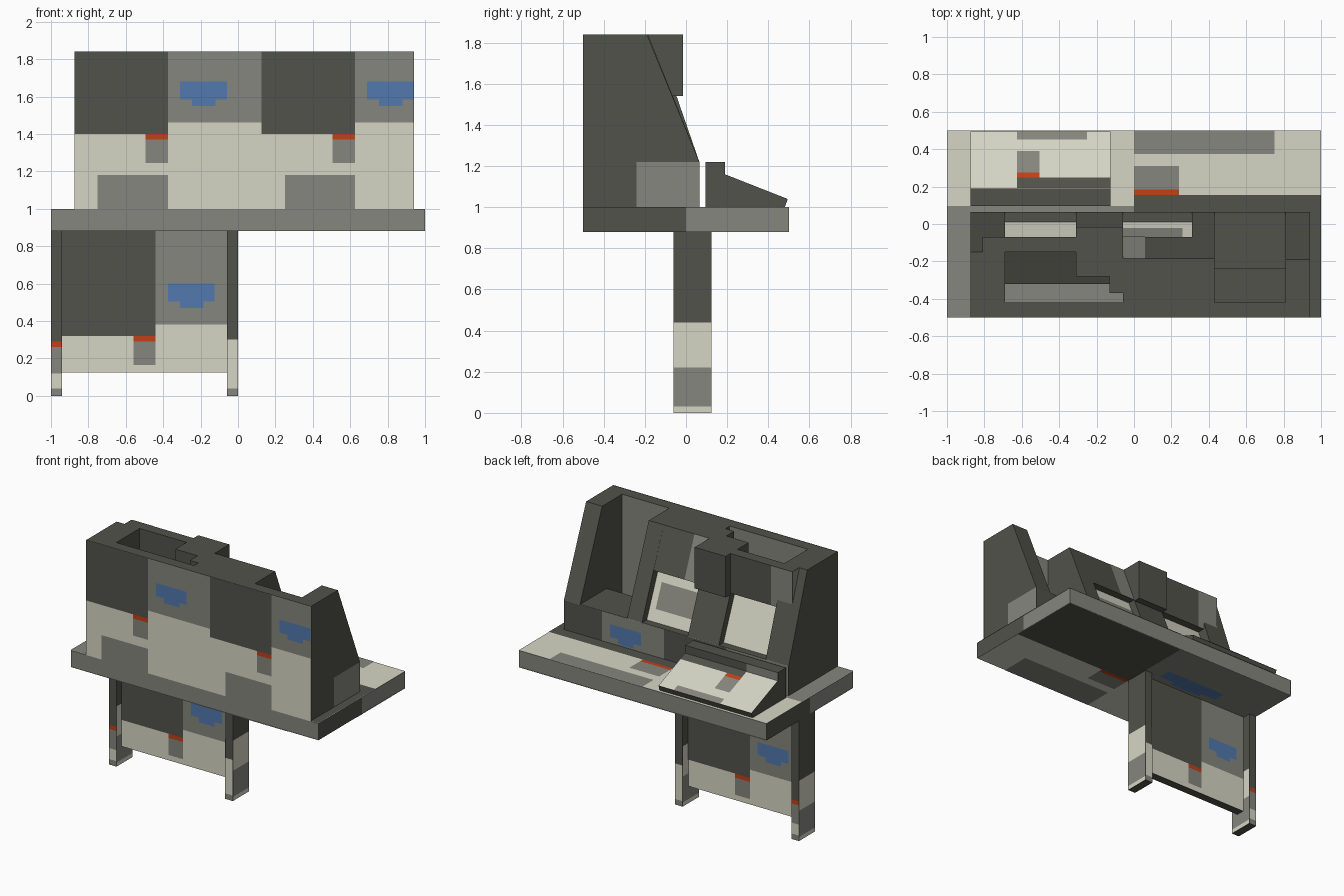
import bpy
from mathutils import Vector

default_cube = bpy.data.objects.get("Cube")
if default_cube:
    bpy.data.objects.remove(default_cube, do_unlink=True)

# Flat colours
palette = {
    "cream": (.67, .67, .56),
    "gray": (.24, .24, .21),
    "dark": (.085, .085, .07),
    "red": (.54, .05, .008),
    "blue": (.085, .19, .42),
}
materials = {}
for colour_name, rgb in palette.items():
    mat = bpy.data.materials.new(colour_name)
    mat.use_nodes = True
    mat.diffuse_color = (*rgb, 1)
    shader = next(n for n in mat.node_tree.nodes if n.type == "BSDF_PRINCIPLED")
    shader.inputs["Base Color"].default_value = (*rgb, 1)
    shader.inputs["Roughness"].default_value = .8
    materials[colour_name] = mat
slots = list(materials)


def make_object(name, verts, faces, colours):
    mesh = bpy.data.meshes.new(name)
    mesh.from_pydata([tuple(v) for v in verts], [], faces)
    for colour in slots:
        mesh.materials.append(materials[colour])
    for face, colour in zip(mesh.polygons, colours):
        face.material_index = slots.index(colour)
    obj = bpy.data.objects.new(name, mesh)
    bpy.context.collection.objects.link(obj)
    return obj


def extrude(name, left, right, profile, colour="dark"):
    """Extrude a clockwise (y, z) profile along x."""
    count = len(profile)
    verts = [(x, y, z) for x in (left, right) for y, z in profile]
    faces = [tuple(range(count)), tuple(reversed(range(count, count * 2)))]
    for i in range(count):
        j = (i + 1) % count
        faces.append((i, i + count, j + count, j))
    return make_object(name, verts, faces, [colour] * len(faces))


def box(name, xs, ys, zs, colour="dark"):
    (front, back), (low, high) = ys, zs
    profile = [(front, low), (front, high), (back, high), (back, low)]
    return extrude(name, *xs, profile, colour)


def paint(name, origin, u_axis, v_axis, normal, patches):
    """Thin painted patches (colour, u range, v range, layer) on a plane."""
    o, u, v, n = (Vector(a) for a in (origin, u_axis, v_axis, normal))
    n.normalize()
    flip = u.cross(v).dot(n) < 0
    verts, faces, colours = [], [], []
    for colour, (ua, ub), (va, vb), layer in patches:
        start = len(verts)
        corners = [(ua, va), (ub, va), (ub, vb), (ua, vb)]
        verts += [o + u * a + v * b + n * .002 * layer for a, b in corners]
        ring = [start + k for k in range(len(corners))]
        faces.append(ring[::-1] if flip else ring)
        colours.append(colour)
    return make_object(name, verts, faces, colours)


# Repeating control motif, in tile units
motif = [
    ("dark", (0, .5), (-.1, .56)),
    ("gray", (.5, 1), (-.1, .5)),
    ("red", (.38, .5), (.56, .59)),
    ("gray", (.38, .5), (.59, .715)),
    ("gray", (.125, .5), (.78, 1)),
    ("blue", (.565, .815), (.28, .375)),
    ("blue", (.63, .755), (.375, .41)),
]


def clip(span, limits):
    return max(span[0], limits[0]), min(span[1], limits[1])


def tiled(name, origin, u_axis, v_axis, normal, u_limits, v_limits):
    patches = [("cream", u_limits, v_limits, 1)]
    for tile in range(3):
        for colour, us, vs in motif:
            us = clip((us[0] + tile, us[1] + tile), u_limits)
            vs = clip(vs, v_limits)
            if us[0] < us[1] and vs[0] < vs[1]:
                patches.append((colour, us, vs, 3 if colour == "blue" else 2))
    paint(name, origin, u_axis, v_axis, normal, patches)


X, Y, Z = Vector((1, 0, 0)), Vector((0, 1, 0)), Vector((0, 0, 1))

# Desk slab
box("desk_top", (-1, 1), (-.5, .5), (.88, 1), "gray")
tiled("desk_top_paint", (1, -.405, 1), -2 * X, Y, Z, (0, 1), (-.095, .905))
tiled("desk_underside_paint", (1, .5, .88), -2 * X, -Y, -Z, (0, 1), (0, 1))
for side, name in ((1, "left"), (-1, "right")):
    paint(name + "_desk_edge_paint", (side, 0, .88), -side * Y, Z, side * X,
          [("dark", (0, .5), (0, .12), 1)])

# Legs with painted bands
side_bands = [("cream", .22, .44), ("gray", .03, .22), ("cream", 0, .03)]
end_bands = {
    "left": [("cream", .04, .3), ("gray", 0, .04)],
    "right": [("red", .26, .29), ("gray", .12, .26), ("cream", .04, .12), ("gray", 0, .04)],
}
for name, x in (("left", -.06), ("right", -1)):
    box(name + "_leg", (x, x + .06), (-.06, .125), (0, .88))
    for y, normal in ((-.06, -Y), (.125, Y)):
        paint(name + "_leg_end_paint", (x, y, 0), X, Z, normal,
              [(c, (0, .06), (a, b), 1) for c, a, b in end_bands[name]])
    for edge, normal in ((x, -X), (x + .06, X)):
        paint(name + "_leg_side_paint", (edge, -.06, 0), Y, Z, normal,
              [(c, (0, .185), (a, b), 1) for c, a, b in side_bands])

# Panel between the legs
box("leg_panel", (-.94, -.06), (0, .06), (.125, .88))
tiled("leg_panel_front_paint", (-.94, 0, .88), X, -Z, -Y, (0, .88), (0, .755))
tiled("leg_panel_back_paint", (-.06, .06, .88), -X, -Z, Y, (0, .88), (0, .755))

# Console front wall
box("front_wall", (-.875, .94), (-.5, -.42), (1, 1.84))
tiled("front_wall_paint", (-.875, -.5, 1.96), X, -Z, -Y, (0, 1.815), (.12, .96))
paint("front_wall_lining", (0, -.42, 1), X, Z, Y,
      [("gray", (.43, .81), (0, .84), 1), ("gray", (-.69, -.06), (0, .84), 1)])


# Sloped uprights
def upright(name, left, right, top_depth):
    extrude(name, left, right, [(-.45, 1), (-.45, 1.84), (top_depth, 1.84),
                                (.065, 1.22), (.065, 1)])


upright("left_end_wall", .81, .94, -.19)
upright("inner_upright", .31, .43, -.185)
upright("right_end_wall", -.875, -.69, -.15)
extrude("centre_upright", -.31, -.06,
        [(-.2, 1.2), (-.28, 1.6), (-.09, 1.6), (.065, 1.22)])

# Ledge behind the screens
box("ledge", (-.874, .939), (-.24, .064), (1, 1.22))
tiled("ledge_back_paint", (1.13, .064, 1.425), -X, -Z, Y, (.19, 2), (.205, .425))
paint("ledge_end_paint", (.94, -.24, 1), Y, Z, X, [("gray", (0, .304), (0, .22), 1)])

# Left hood over the first screen
extrude("left_hood", -.06, .31,
        [(-.43, 1.55), (-.43, 1.84), (-.185, 1.84), (-.07, 1.55)])
paint("left_hood_paint", (-.06, -.185, 1.84), X, (0, .115, -.29), (0, .29, .115),
      [("gray", (0, .12), (0, 1), 1)])

# Right hood over the second screen
box("right_hood", (-.81, -.31), (-.15, -.07), (1.55, 1.84))
paint("right_hood_paint", (-.81, -.07, 1.55), X, Z, Y,
      [("gray", (0, .17), (0, .29), 1)])
paint("right_hood_side_paint", (-.81, -.15, 1.55), Y, Z, -X,
      [("gray", (0, .08), (0, .29), 1)])

# Projecting head block and its link to the hood
box("head_block", (-.31, -.06), (-.28, -.015), (1.54, 1.84))
box("head_link", (-.13, -.06), (-.37, -.28), (1.54, 1.84))

# Slanted screen slab with painted screens
extrude("screen_slab", -.69, .31,
        [(-.17, 1.17), (-.32, 1.53), (-.15, 1.6), (.01, 1.215)])
slope, facing = (0, -.16, .385), (0, .385, .16)
paint("screen_paint", (0, .01, 1.215), X, slope, facing, [
    ("cream", (-.06, .31), (0, 1), 1),
    ("cream", (-.69, -.31), (0, 1), 1),
    ("gray", (-.06, .26), (.22, .66), 2),
])

# Keyboard tray
box("tray_back", (-.875, -.125), (.095, .19), (1, 1.22))
paint("tray_back_paint", (-.875, .19, 1.15), X, Z, Y,
      [("gray", (0, .25), (0, .07), 1)])
extrude("tray_keyboard", -.875, -.125,
        [(.19, 1), (.19, 1.16), (.495, 1.04), (.48, 1)])
run = Vector((0, .305, -.12)).normalized()
tiled("tray_keyboard_paint", Vector((-.125, .19, 1.16)) - run * .5, -X, run,
      (0, .12, .305), (0, .75), (.5, .827))
